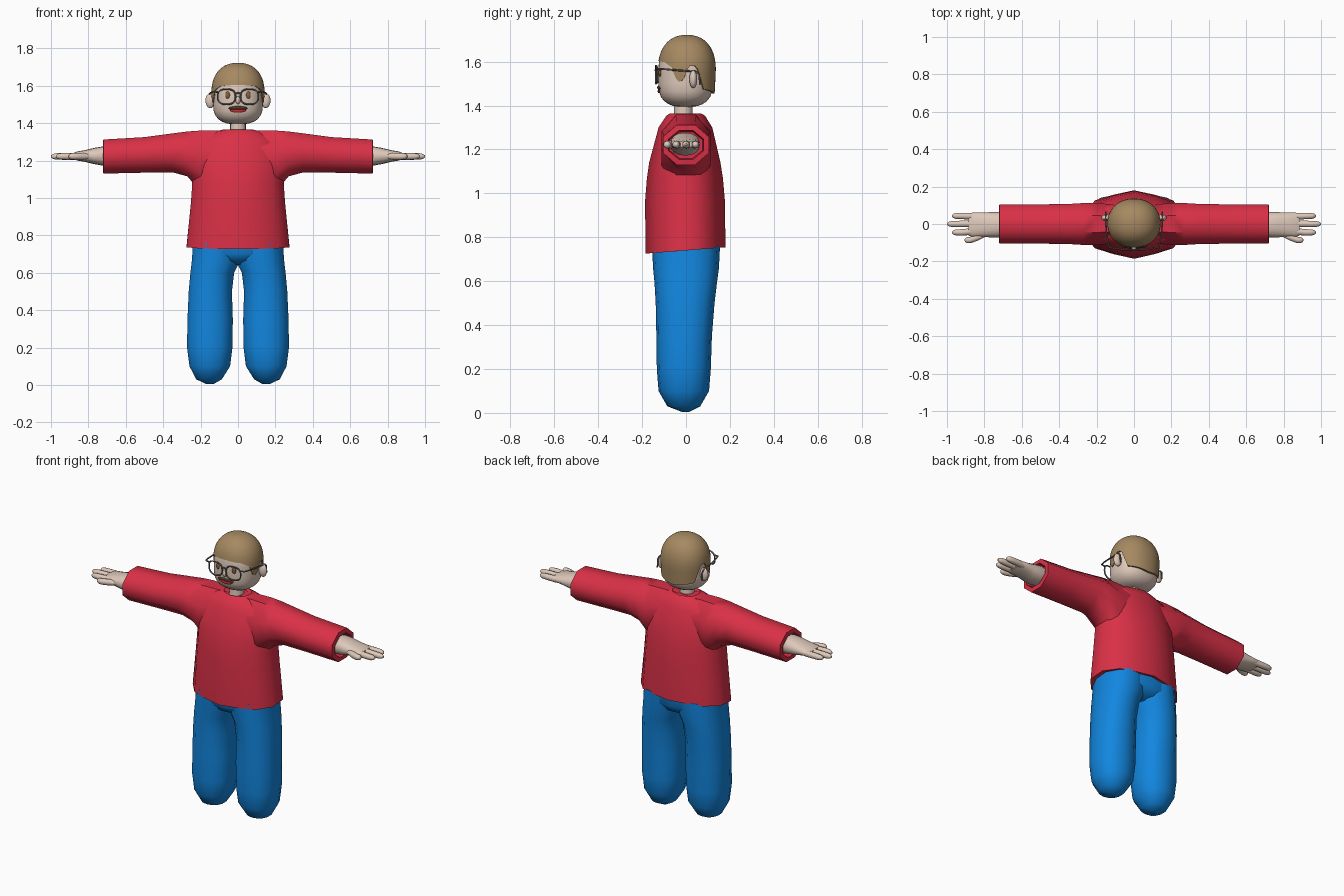
import bpy, bmesh, math
from mathutils import Vector

if "Cube" in bpy.data.objects:
    bpy.data.objects.remove(bpy.data.objects["Cube"])


def material(name, rgb):
    m = bpy.data.materials.new(name)
    m.diffuse_color = (*rgb, 1)
    m.use_nodes = True
    m.node_tree.nodes["Principled BSDF"].inputs["Base Color"].default_value = m.diffuse_color
    return m


RED = material("sweater_red", (0.70, 0.030, 0.062))
BLUE = material("trouser_blue", (0.006, 0.24, 0.74))
SKIN = material("skin", (0.73, 0.58, 0.49))
HAIR = material("hair_brown", (0.38, 0.25, 0.12))
GREY = material("glasses_grey", (0.15, 0.14, 0.13))
EYE = material("eye_brown", (0.22, 0.12, 0.04))
DARK = material("moustache_dark", (0.07, 0.04, 0.025))
LIP = material("mouth_red", (0.60, 0.03, 0.03))


def finish(ob, mat, angle=50):
    ob.data.materials.clear()
    ob.data.materials.append(mat)
    bpy.ops.object.select_all(action='DESELECT')
    ob.select_set(True)
    bpy.context.view_layer.objects.active = ob
    bpy.ops.object.shade_smooth_by_angle(angle=math.radians(angle))
    return ob


def loft(name, rings, mat, angle=50):
    """Skin a list of equal-length rings and cap both ends."""
    bm = bmesh.new()
    rows = [[bm.verts.new(p) for p in r] for r in rings]
    n = len(rows[0])
    for a, b in zip(rows, rows[1:]):
        for i in range(n):
            j = (i + 1) % n
            bm.faces.new((a[i], a[j], b[j], b[i]))
    bm.faces.new(rows[0])
    bm.faces.new(rows[-1])
    bmesh.ops.recalc_face_normals(bm, faces=bm.faces)
    me = bpy.data.meshes.new(name)
    bm.to_mesh(me)
    bm.free()
    ob = bpy.data.objects.new(name, me)
    bpy.context.collection.objects.link(ob)
    return finish(ob, mat, angle)


def oval(n, p=2.0):
    """Unit superellipse starting at the front (0, -1)."""
    out = []
    for i in range(n):
        a = 2 * math.pi * i / n
        s, c = math.sin(a), -math.cos(a)
        out.append((math.copysign(abs(s) ** (2 / p), s), math.copysign(abs(c) ** (2 / p), c)))
    return out


def ball(name, loc, scale, mat):
    bpy.ops.mesh.primitive_uv_sphere_add(segments=20, ring_count=12, location=loc)
    ob = bpy.context.object
    ob.name = name
    ob.scale = scale
    return finish(ob, mat)


def tube(name, pts, r, mat, cyclic=False):
    cu = bpy.data.curves.new(name, 'CURVE')
    cu.dimensions = '3D'
    cu.bevel_depth = r
    cu.bevel_resolution = 2
    cu.use_fill_caps = True
    sp = cu.splines.new('POLY')
    sp.points.add(len(pts) - 1)
    for q, p in zip(sp.points, pts):
        q.co = (*p, 1)
    sp.use_cyclic_u = cyclic
    ob = bpy.data.objects.new(name, cu)
    bpy.context.collection.objects.link(ob)
    bpy.ops.object.select_all(action='DESELECT')
    ob.select_set(True)
    bpy.context.view_layer.objects.active = ob
    bpy.ops.object.convert(target='MESH')
    return finish(bpy.context.object, mat)


# sweater body: a faceted oval, pointed a little at front and back, tilted hem
quarter = [(0, 1), (.4, .87), (.76, .70), (1, .28)]
half = quarter + [(x, -y) for x, y in reversed(quarter)]
section = half + [(-x, y) for x, y in reversed(half[1:-1])]
body = [(.76, .22, .14, .14), (.74, .262, .172, .168), (.74, .275, .185, .18),
        (.97, .252, .186, .177), (1.07, .245, .178, .168), (1.14, .243, .168, .157),
        (1.30, .22, .125, .12), (1.353, .13, .09, .087), (1.365, .08, .072, .068),
        (1.35, .06, .06, .05)]
rings = []
for z, hx, f, b in body:
    tilt = .08 if z < .8 else 0
    rings.append([(x * hx, y * (b if y > 0 else f), z + tilt * y * b) for x, y in section])
loft("sweater_body", rings, RED)

octagon = [(1, .4), (.4, 1), (-.4, 1), (-1, .4), (-1, -.4), (-.4, -1), (.4, -1), (1, -.4)]
# arm rows: x, bottom z, top z, half depth
arm = [(0, 1.15, 1.36, .095), (.2, 1.03, 1.36, .112), (.27, 1.115, 1.355, .112),
       (.35, 1.137, 1.345, .107), (.5, 1.135, 1.325, .105), (.72, 1.13, 1.312, .105),
       (.723, 1.155, 1.287, .08), (.68, 1.16, 1.28, .075)]
palm = [(.66, .055, .048), (.72, .068, .052), (.77, .067, .043), (.82, .066, .031),
        (.86, .066, .024), (.885, .058, .014)]
# finger: y, tip x, tilt of base y
fingers = [(.043, .972, .04), (.0, 1.0, .003), (-.045, .972, -.035), (-.086, .905, -.058)]
# trouser leg rows: z, inner x, outer x, front y, back y
leg = [(.005, .13, .17, -.02, .015), (.03, .085, .225, -.085, .065), (.10, .04, .262, -.125, .105),
       (.20, .027, .275, -.133, .113), (.35, .025, .273, -.135, .118), (.50, .03, .266, -.138, .13),
       (.60, .018, .257, -.144, .142), (.66, -.012, .25, -.15, .15), (.76, -.03, .243, -.155, .155)]

for s, side in ((1, "left"), (-1, "right")):
    loft(side + "_sleeve", [[(s * x, v * hy, (zb + zt) / 2 + w * (zt - zb) / 2) for v, w in octagon]
                            for x, zb, zt, hy in arm], RED)
    loft(side + "_palm", [[(s * x, -.004 + v * hy, 1.224 + w * hz) for v, w in oval(16, 2.3)]
                          for x, hy, hz in palm], SKIN)
    for k, (y, tip, y0) in enumerate(fingers):
        x0 = .80
        rows = []
        for t, r in ((0, .014), (.35, .019), (.7, .018), (.88, .0165), (.96, .012), (1, .005)):
            rows.append([(s * (x0 + (tip - x0) * t), y0 + (y - y0) * min(1, t * 1.4) + v * r,
                          1.222 + w * r) for v, w in oval(10)])
        loft(f"{side}_finger_{k + 1}", rows, SKIN)
    loft(side + "_trouser_leg", [[(s * ((a + b) / 2 + v * (b - a) / 2),
                                   (f + g) / 2 + w * (g - f) / 2, z) for v, w in oval(14, 2.3)]
                                 for z, a, b, f, g in leg], BLUE)
    ball(side + "_ear", (s * .148, .033, 1.52), (.026, .018, .04), SKIN)

# trouser seat joining the legs
loft("trouser_seat", [[(x * hx, y * hy, z) for x, y in oval(20, 2.3)]
                      for z, hx, hy in ((.645, .06, .08), (.665, .15, .13), (.70, .24, .151), (.765, .24, .155))], BLUE)

# neck and head
loft("neck", [[(x * r, -.012 + y * r, z) for x, y in oval(16)]
              for z, r in ((1.32, .048), (1.365, .042), (1.43, .042))], SKIN)


def head_scale(z):
    if z < 1.5:
        return max(0, 1 - ((1.5 - z) / .107) ** 2.6) ** (1 / 2.6)
    if z > 1.56:
        return max(0, 1 - ((z - 1.56) / .145) ** 2.3) ** (1 / 2.3)
    return 1


loft("head", [[(x * .133 * head_scale(z), -.002 + y * .124 * head_scale(z), z) for x, y in oval(40, 2.25)]
              for z in (1.3945, 1.399, 1.407, 1.42, 1.44, 1.465, 1.5, 1.53, 1.56, 1.6, 1.64, 1.68, 1.70)], SKIN)

# hair cap: lower edge follows a hairline with sideburns and a gap for the ears
hairline = [(0, 1.605), (40, 1.598), (60, 1.575), (68, 1.525), (77, 1.505), (86, 1.525), (92, 1.58),
            (108, 1.58), (116, 1.53), (125, 1.475), (180, 1.455)]


def edge_z(deg):
    deg = min(deg, 360 - deg)
    for (a, z0), (b, z1) in zip(hairline, hairline[1:]):
        if deg <= b:
            return z0 + (z1 - z0) * (deg - a) / (b - a)
    return hairline[-1][1]


def hair_scale(z):
    if z > 1.56:
        return max(0.0, 1 - ((z - 1.56) / .162) ** 2.3) ** (1 / 2.3)
    return 1 - .4 * (1.56 - z)


N = 72
rows = []
for j in range(-1, 15):
    row = []
    for i, (x, y) in enumerate(oval(N, 2.15)):
        zb = edge_z(360 * i / N)
        z = zb + (1.7215 - zb) * math.sin(max(j, 0) / 14 * math.pi / 2)
        k = hair_scale(z) * (.9 if j < 0 else 1)
        row.append((x * .142 * k, .004 + y * .132 * k, z))
    rows.append(row)
loft("hair", rows, HAIR)


# face
def face_y(x, z):
    k = head_scale(z)
    return -.002 - .124 * k * max(0, 1 - (abs(x) / (.133 * k)) ** 2.25) ** (1 / 2.25)


def face_strip(name, z, half_w, h, droop, mat):
    """Thin tapered strip following the curve of the face."""
    rings = []
    for i in range(13):
        t = i / 6 - 1
        x, zz = t * half_w, z - droop * t * t
        hh = h * (.25 + .75 * math.sqrt(1 - t * t))
        y = face_y(x, zz)
        rings.append([(x, y + v * .006, zz + w * hh) for v, w in oval(8)])
    loft(name, rings, mat)


face_strip("moustache", 1.482, .052, .009, .004, DARK)
face_strip("mouth", 1.466, .044, .010, -.004, LIP)
ball("nose", (0, -.128, 1.522), (.013, .014, .02), SKIN)
for s, side in ((1, "left"), (-1, "right")):
    ball(side + "_eye", (s * .055, face_y(.055, 1.55), 1.55), (.013, .007, .019), EYE)
    # glasses
    tube(side + "_lens_rim", [(s * (.061 + x * .048), -.137 + .008 * max(0, x), 1.541 + z * .041)
                              for x, z in oval(24, 2.5)], .0042, GREY, True)
    tube(side + "_temple", [(s * .105, -.131, 1.566), (s * .132, -.126, 1.567), (s * .139, -.10, 1.566),
                            (s * .149, -.03, 1.56), (s * .152, .045, 1.555), (s * .152, .06, 1.54),
                            (s * .152, .064, 1.495)], .0042, GREY)
tube("glasses_bridge", [(-.016, -.137, 1.556), (0, -.14, 1.562), (.016, -.137, 1.556)], .0042, GREY)
